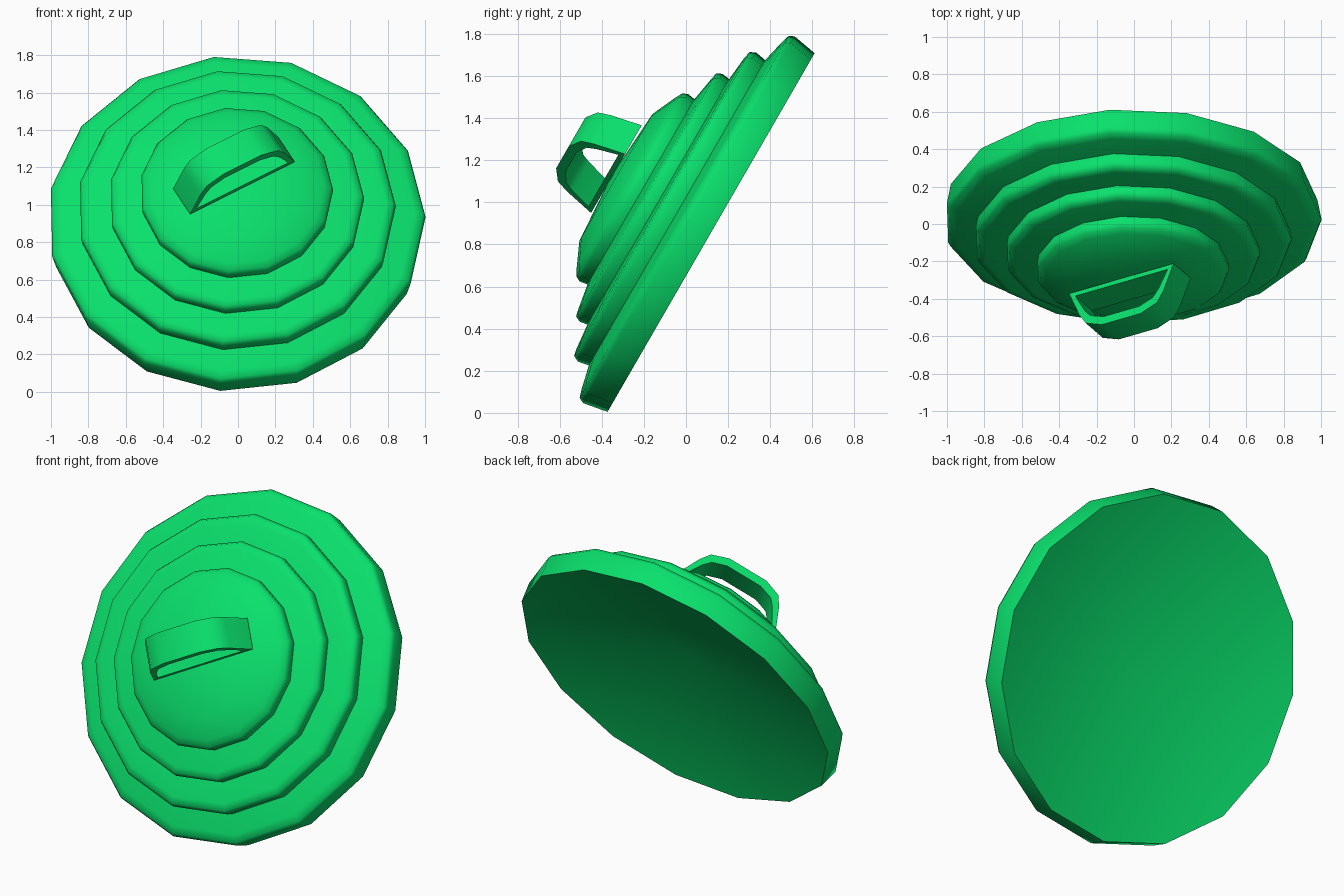
import bpy, bmesh
from math import sin, cos, radians
from mathutils import Matrix

if "Cube" in bpy.data.objects:
    bpy.data.objects.remove(bpy.data.objects["Cube"])

SIDES = 15
# Local frame: lid axis is +Z, then tilted back 60 degrees
TILT = Matrix.Translation((-0.008, 0.120, 0.858)) @ Matrix.Rotation(radians(60), 4, 'X')

green = bpy.data.materials.new("green")
green.diffuse_color = (0.003, 0.745, 0.15, 1)
green.use_nodes = True
green.node_tree.nodes["Principled BSDF"].inputs["Base Color"].default_value = green.diffuse_color


def finish(name, bm, matrix, angle):
    bmesh.ops.recalc_face_normals(bm, faces=bm.faces[:])
    bm.transform(matrix)
    mesh = bpy.data.meshes.new(name)
    bm.to_mesh(mesh)
    bm.free()
    mesh.materials.append(green)
    ob = bpy.data.objects.new(name, mesh)
    bpy.context.collection.objects.link(ob)
    bpy.ops.object.select_all(action='DESELECT')
    ob.select_set(True)
    bpy.context.view_layer.objects.active = ob
    bpy.ops.object.shade_smooth_by_angle(angle=radians(angle))
    return ob


def lathe(name, profile, matrix):
    """Closed spin: first and last points lie on the axis."""
    bm = bmesh.new()
    rings = []
    for r, z in profile[1:-1]:
        rings.append([bm.verts.new((r * cos(a), r * sin(a), z))
                      for a in (radians(97 + 360 / SIDES * i) for i in range(SIDES))])
    bottom = bm.verts.new((0, 0, profile[0][1]))
    top = bm.verts.new((0, 0, profile[-1][1]))
    for i in range(SIDES):
        j = (i + 1) % SIDES
        bm.faces.new((bottom, rings[0][j], rings[0][i]))
        for lo, hi in zip(rings, rings[1:]):
            bm.faces.new((lo[i], lo[j], hi[j], hi[i]))
        bm.faces.new((rings[-1][i], rings[-1][j], top))
    return finish(name, bm, matrix, 75)


# Stepped lid: hollow underside, rim, three raised rings, domed crown
lathe("lid", [
    (0, 0.235),
    (0.989, 0.0), (1.011, 0.122), (0.998, 0.148), (0.955, 0.161), (0.842, 0.187),
    (0.852, 0.242), (0.838, 0.270), (0.80, 0.278), (0.677, 0.290),
    (0.683, 0.330), (0.670, 0.356), (0.635, 0.364), (0.511, 0.385),
    (0.517, 0.425), (0.505, 0.449), (0.47, 0.468), (0.35, 0.522), (0, 0.545)], TILT)

# Handle: closed flat strap bent into an arch, its base resting on the crown
half_outer = [(0.323, 0.54), (0.26, 0.69), (0.22, 0.752), (0.12, 0.79)]
half_inner = [(0.285, 0.566), (0.228, 0.67), (0.193, 0.713), (0.11, 0.743)]
outer = half_outer + [(-s, n) for s, n in reversed(half_outer)]
inner = half_inner + [(-s, n) for s, n in reversed(half_inner)]
W = 0.091
bm = bmesh.new()
sections = [[bm.verts.new(p) for p in ((o[0], -W, o[1]), (o[0], W, o[1]),
                                       (q[0], W, q[1]), (q[0], -W, q[1]))]
            for o, q in zip(outer, inner)]
for a, b in zip(sections, sections[1:] + sections[:1]):
    for i in range(4):
        j = (i + 1) % 4
        bm.faces.new((a[i], a[j], b[j], b[i]))
finish("handle", bm, TILT @ Matrix.Translation((-0.014, 0.034, 0))
       @ Matrix.Rotation(radians(30), 4, 'Z'), 60)
